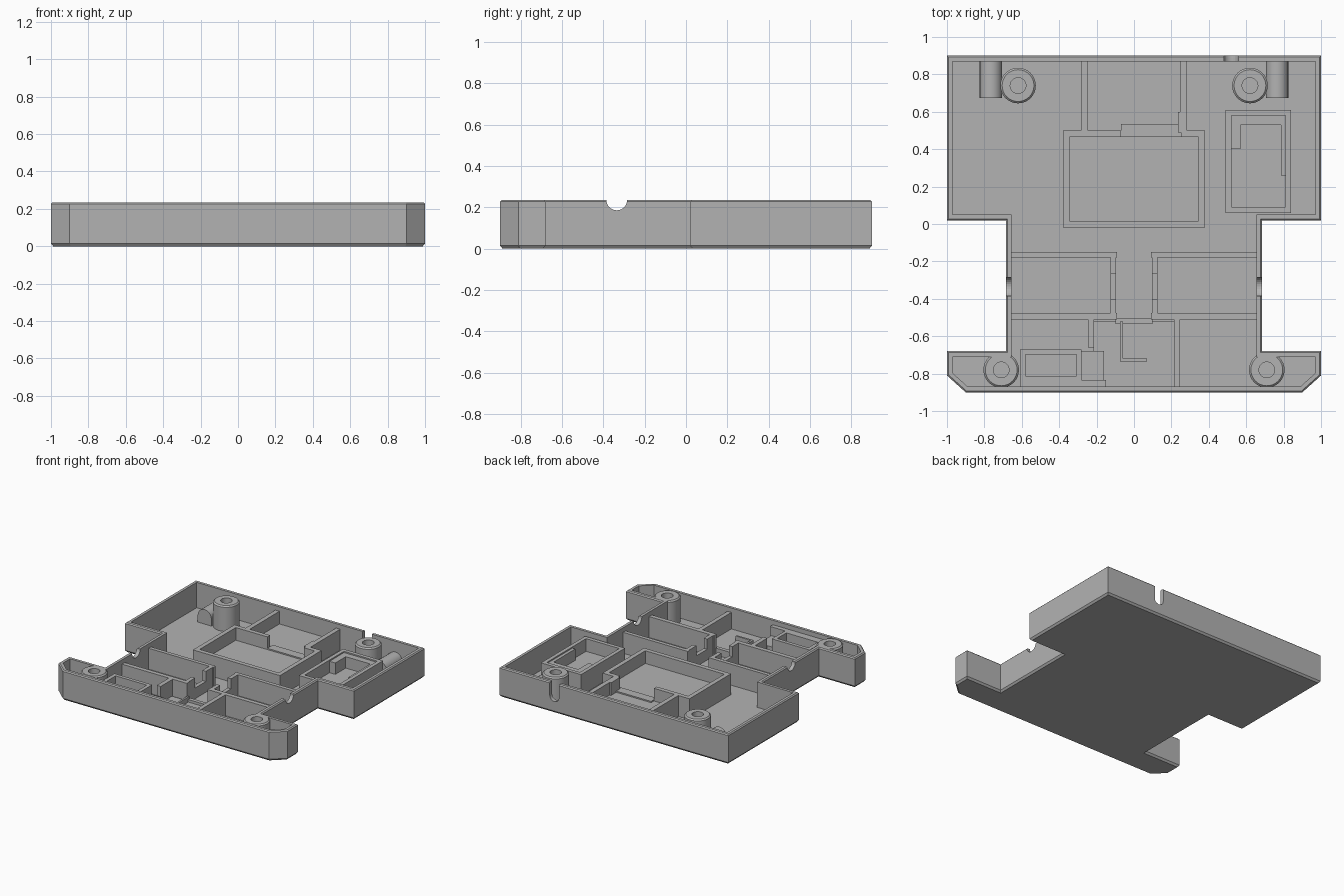
import bpy
import bmesh
from math import cos, sin, pi
from mathutils import Vector

default_cube = bpy.data.objects.get("Cube")
if default_cube:
    bpy.data.objects.remove(default_cube, do_unlink=True)

RIM = 0.235        # outer wall height
PARTITION = 0.2    # inner wall height
FLOOR = 0.035
EMBED = 0.02       # start of inner parts, sunk into the floor
SHELF = 0.1        # raised compartment floors

grey = bpy.data.materials.new("plain grey")
grey.use_nodes = True
colour = (0.45, 0.45, 0.45, 1)
grey.diffuse_color = colour
grey.node_tree.nodes["Principled BSDF"].inputs["Base Color"].default_value = colour


def finish(name, bm):
    """Turn a bmesh into a named grey object."""
    bmesh.ops.recalc_face_normals(bm, faces=bm.faces[:])
    mesh = bpy.data.meshes.new(name)
    bm.to_mesh(mesh)
    bm.free()
    mesh.materials.append(grey)
    obj = bpy.data.objects.new(name, mesh)
    bpy.context.collection.objects.link(obj)
    return obj


def loft(name, rings):
    """Skin a list of (outline, height) rings and cap both ends."""
    bm = bmesh.new()
    loops = [[bm.verts.new((p[0], p[1], z)) for p in outline] for outline, z in rings]
    for low, high in zip(loops, loops[1:]):
        for i in range(len(low)):
            j = (i + 1) % len(low)
            bm.faces.new((low[i], low[j], high[j], high[i]))
    bm.faces.new(loops[0][::-1])
    bm.faces.new(loops[-1])
    return finish(name, bm)


def inset(outline, distance):
    """Offset a counter-clockwise outline inwards with mitred corners."""
    points = [Vector(p) for p in outline]
    result = []
    for i, p in enumerate(points):
        before = (p - points[i - 1]).normalized()
        after = (points[(i + 1) % len(points)] - p).normalized()
        a, b = Vector((-before.y, before.x)), Vector((-after.y, after.x))
        result.append(p + (a + b) * distance / (1 + a.dot(b)))
    return result


def circle(x, y, radius, count=32):
    return [(x + radius * cos(2 * pi * i / count), y + radius * sin(2 * pi * i / count))
            for i in range(count)]


def block(name, x0, x1, y0, y1, top=PARTITION, base=EMBED):
    outline = [(x0, y0), (x1, y0), (x1, y1), (x0, y1)]
    return loft(name, [(outline, base), (outline, top)])


def frame(name, x0, x1, y0, y1, wall, floor):
    """Open box with a floor at the given height."""
    outline = [(x0, y0), (x1, y0), (x1, y1), (x0, y1)]
    inner = inset(outline, wall)
    return loft(name, [(outline, EMBED), (outline, PARTITION),
                       (inner, PARTITION), (inner, floor)])


def rod(name, centre, radius, length, axis):
    bm = bmesh.new()
    bmesh.ops.create_cone(bm, cap_ends=True, segments=24, radius1=radius,
                          radius2=radius, depth=length)
    obj = finish(name, bm)
    obj.location = centre
    obj.rotation_euler = (0, pi / 2, 0) if axis == "x" else (pi / 2, 0, 0)
    return obj


def cut(obj, cutter):
    cutter.hide_render = True
    cutter.hide_viewport = True
    cutter.display_type = "WIRE"
    mod = obj.modifiers.new(cutter.name, "BOOLEAN")
    mod.operation = "DIFFERENCE"
    mod.solver = "EXACT"
    mod.object = cutter


# Outer tray: chamfered base, thin walls and flat floor
right_half = [(0.9, -0.9), (1, -0.81), (1, -0.68), (0.685, -0.68),
              (0.685, 0.02), (1, 0.02), (1, 0.9)]
outline = right_half + [(-x, y) for x, y in reversed(right_half)]
inner = inset(outline, 0.03)
tray = loft("tray", [(inset(outline, 0.012), 0), (outline, 0.015),
                     (outline, RIM - 0.008), (inset(outline, 0.008), RIM),
                     (inner, RIM), (inner, FLOOR)])

# Cable openings in both waist walls and the back wall
cut(tray, rod("waist_notch_cutter", (0, -0.335, RIM), 0.05, 3, "x"))
cut(tray, block("back_slot_cutter", 0.48, 0.56, 0.8, 1, 0.3, 0.13))
cut(tray, rod("back_slot_round_cutter", (0.52, 0.9, 0.13), 0.04, 0.2, "y"))

# Screw bosses and their rounded side ribs
for side, x in (("right", -1), ("left", 1)):
    for place, bx, by in (("back", 0.62, 0.74), ("front", 0.71, -0.78)):
        cx = x * bx
        boss = loft(f"{place}_{side}_boss", [
            (circle(cx, by, 0.095), EMBED), (circle(cx, by, 0.095), RIM - 0.01),
            (circle(cx, by, 0.085), RIM), (circle(cx, by, 0.042), RIM),
            (circle(cx, by, 0.042), 0.06)])
    rod(f"{side}_rib_top", (x * 0.765, 0.775, 0.09), 0.06, 0.2, "y")
    block(f"{side}_rib_base", x * 0.765 - 0.06, x * 0.765 + 0.06, 0.675, 0.875, 0.09)

# Centre compartment, with its back wall opened to the compartment behind
centre = frame("centre_compartment", -0.38, 0.38, -0.02, 0.5, 0.035, SHELF)
cut(centre, block("centre_opening_cutter", -0.07, 0.25, 0.4, 0.6, 0.3, SHELF + 0.01))
block("centre_ledge", -0.07, 0.24, 0.49, 0.535, SHELF + 0.01)

# Back compartment
for side, x in (("right", -1), ("left", 1)):
    block(f"back_{side}_wall", x * 0.265 - 0.018, x * 0.265 + 0.018, 0.49, 0.88)
block("back_compartment_floor", -0.26, 0.26, 0.49, 0.88, SHELF)
block("back_corner_step", 0.235, 0.26, 0.49, 0.6, PARTITION)

# Side compartment with a thick back and stepped corner
frame("side_compartment", 0.49, 0.84, 0.06, 0.61, 0.03, SHELF)
block("side_back_ledge", 0.51, 0.82, 0.53, 0.59, PARTITION - 0.01)
block("side_corner_step", 0.51, 0.57, 0.4, 0.54, PARTITION - 0.01)
block("side_edge_step", 0.785, 0.82, 0.26, 0.54, PARTITION - 0.01)

# Paired waist compartments with slotted end walls
slot = block("end_wall_slot_cutter", -0.2, 0.2, -0.4, -0.265, 0.3, 0.12)
for side, x in (("right", -1), ("left", 1)):
    start, end = sorted((x * 0.09, x * 0.67))
    block(f"waist_{side}_back_wall", start, end, -0.18, -0.15)
    end_wall = block(f"waist_{side}_end_wall", x * 0.11 - 0.015, x * 0.11 + 0.015, -0.5, -0.16)
    cut(end_wall, slot)
    block(f"front_{side}_divider", x * 0.23 - 0.017, x * 0.23 + 0.017,
          -0.66 if x < 0 else -0.88, -0.5)
    block(f"waist_{side}_front_wall", start, end, -0.51, -0.475)

# Front centre pad with its angled guide rib
block("front_centre_floor", -0.22, 0.22, -0.88, -0.52, 0.07)
block("front_centre_sill", -0.1, 0.1, -0.535, -0.505, 0.09)
block("guide_rib", -0.075, -0.06, -0.73, -0.52, 0.11)
block("guide_rib_foot", -0.075, 0.07, -0.735, -0.72, 0.11)

# Front pocket beside the right boss
frame("front_pocket", -0.61, -0.28, -0.84, -0.67, 0.028, SHELF)
block("front_pocket_back", -0.61, -0.58, -0.88, -0.67)
block("front_pocket_shelf", -0.29, -0.16, -0.84, -0.68, 0.13)
block("front_pocket_edge", -0.61, -0.15, -0.88, -0.835, PARTITION)

# Smooth the round parts, keeping hard edges crisp
bpy.ops.object.select_all(action="DESELECT")
for obj in bpy.context.scene.objects:
    if obj.type == "MESH" and ("boss" in obj.name or "rib_top" in obj.name):
        obj.select_set(True)
        bpy.context.view_layer.objects.active = obj
bpy.ops.object.shade_smooth_by_angle()
